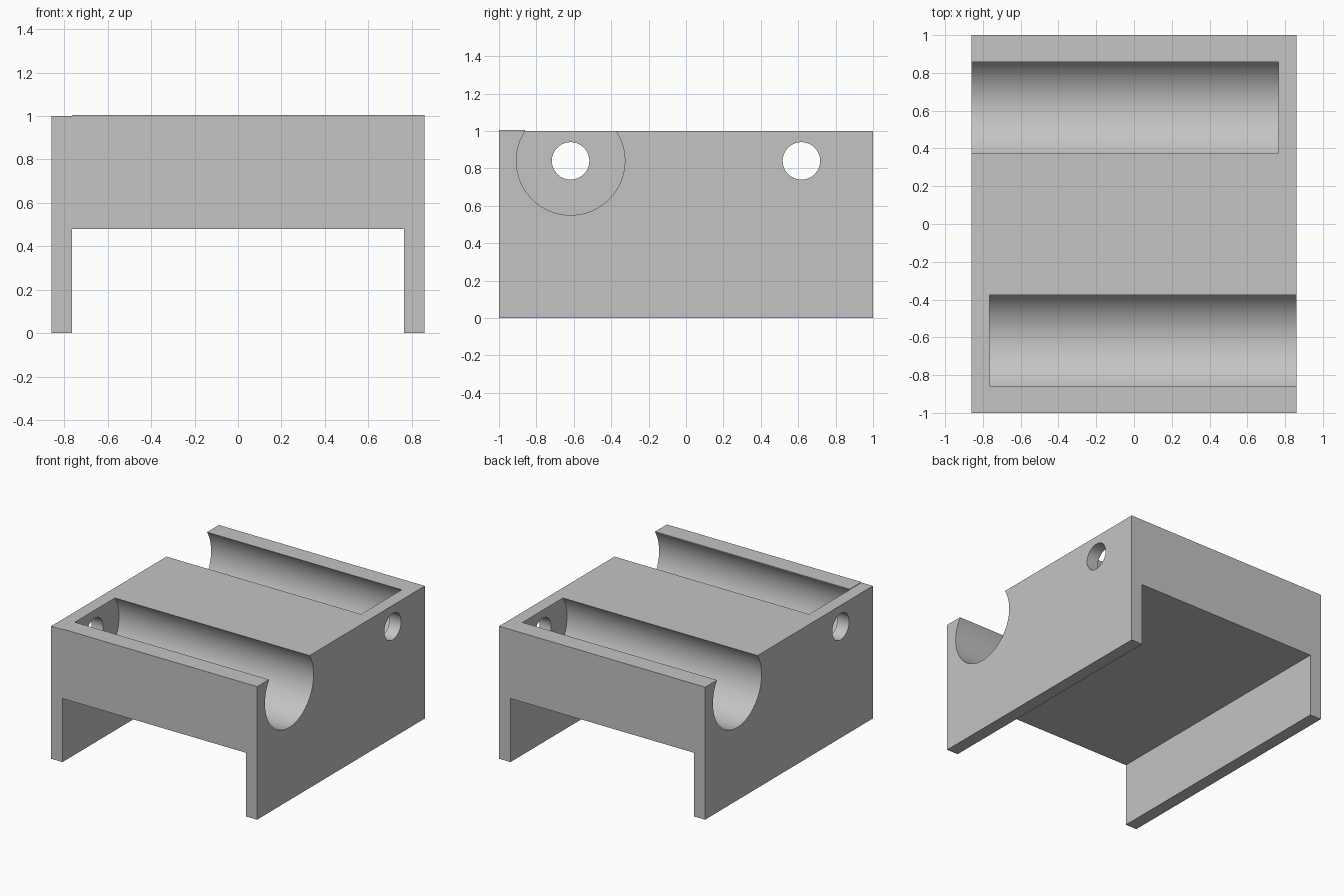
import bpy, bmesh, math
from mathutils import Matrix

if "Cube" in bpy.data.objects:
    bpy.data.objects.remove(bpy.data.objects["Cube"])

HALF_W, INNER_W = 0.86, 0.765
HEIGHT, CEILING = 1.0, 0.48
BORE_Y, BORE_Z = 0.617, 0.84

grey = bpy.data.materials.new("plain grey")
grey.use_nodes = True
colour = (0.55, 0.55, 0.55, 1)
grey.diffuse_color = colour
grey.node_tree.nodes["Principled BSDF"].inputs["Base Color"].default_value = colour


def make_object(name, bm):
    bmesh.ops.recalc_face_normals(bm, faces=bm.faces)
    mesh = bpy.data.meshes.new(name)
    bm.to_mesh(mesh)
    bm.free()
    mesh.materials.append(grey)
    obj = bpy.data.objects.new(name, mesh)
    bpy.context.collection.objects.link(obj)
    return obj


def x_cylinder(name, radius, x0, x1, y):
    bm = bmesh.new()
    place = Matrix.Translation(((x0 + x1) / 2, y, BORE_Z)) @ Matrix.Rotation(math.pi / 2, 4, "Y")
    bmesh.ops.create_cone(bm, cap_ends=True, segments=96, radius1=radius,
                          radius2=radius, depth=abs(x1 - x0), matrix=place)
    return make_object(name, bm)


# Body: bridge-shaped profile extruded from front to back
bm = bmesh.new()
half = [(INNER_W, CEILING), (INNER_W, 0), (HALF_W, 0), (HALF_W, HEIGHT)]
profile = half + [(-x, z) for x, z in reversed(half)]
face = bm.faces.new([bm.verts.new((x, -1, z)) for x, z in profile])
extruded = bmesh.ops.extrude_face_region(bm, geom=[face])["geom"]
bmesh.ops.translate(bm, vec=(0, 2, 0),
                    verts=[v for v in extruded if isinstance(v, bmesh.types.BMVert)])
body = make_object("body", bm)

# Open troughs and pin holes, mirrored end for end
cutters = []
for side, label in ((1, "front"), (-1, "back")):
    y = -side * BORE_Y
    cutters.append(x_cylinder(label + "_trough_cutter", 0.29, -side * INNER_W, side, y))
    cutters.append(x_cylinder(label + "_hole_cutter", 0.1, -side, -side * 0.6, y))

for cutter in cutters:
    cutter.hide_render = True
    mod = body.modifiers.new(cutter.name, "BOOLEAN")
    mod.operation = "DIFFERENCE"
    mod.solver = "EXACT"
    mod.object = cutter

bpy.ops.object.select_all(action="DESELECT")
bpy.context.view_layer.objects.active = body
body.select_set(True)
for mod in list(body.modifiers):
    bpy.ops.object.modifier_apply(modifier=mod.name)
for cutter in cutters:
    bpy.data.objects.remove(cutter)
bpy.ops.object.shade_smooth_by_angle(angle=math.radians(30))

# Thin raised strip along the front rim
bm = bmesh.new()
size = (HALF_W + INNER_W, 0.14, 0.004)
centre = ((HALF_W - INNER_W) / 2, -0.93, HEIGHT + 0.002)
bmesh.ops.create_cube(bm, size=1, matrix=Matrix.Translation(centre) @ Matrix.Diagonal((*size, 1)))
make_object("front_rim_strip", bm)
